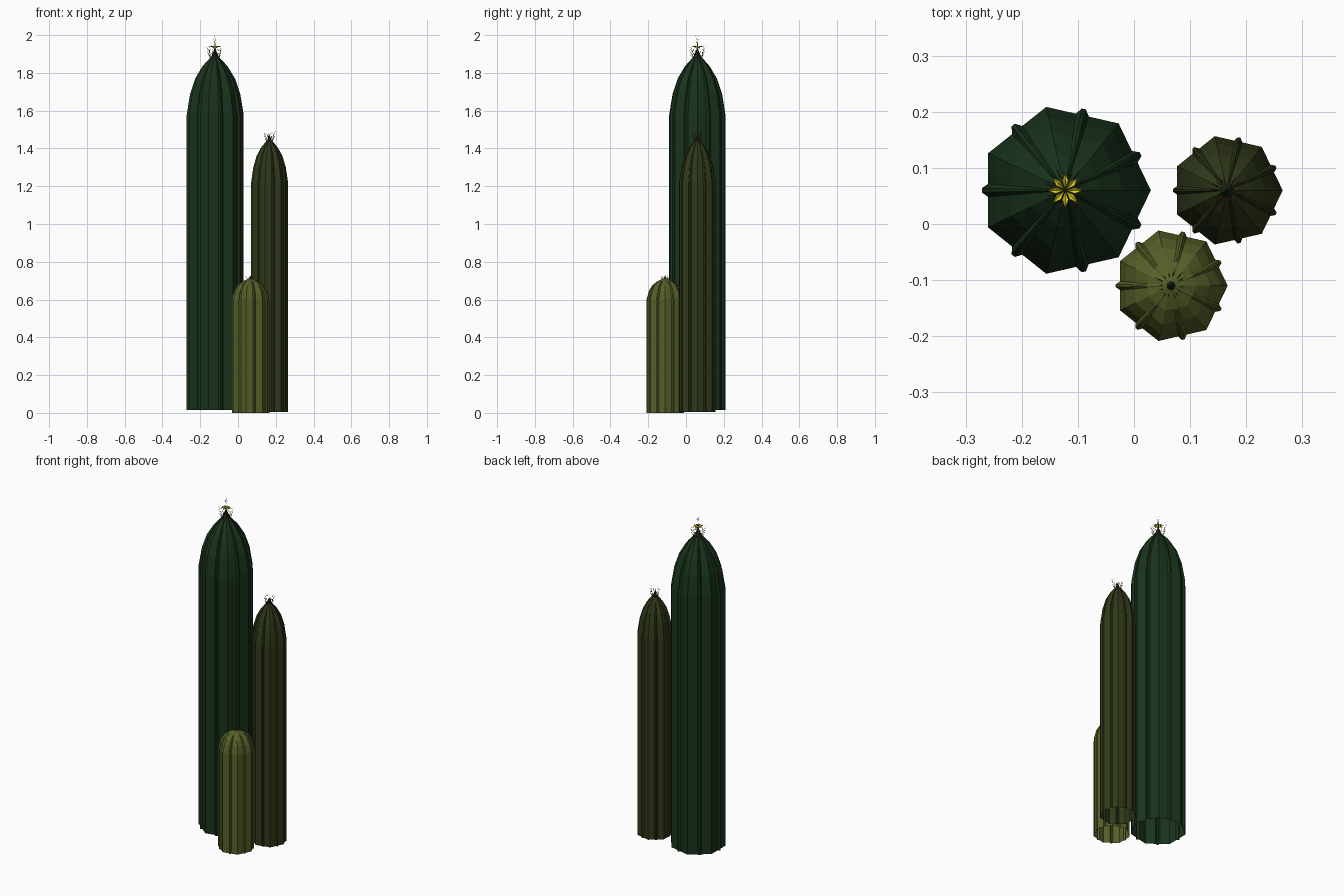
import bpy, math, random
from mathutils import Vector

if "Cube" in bpy.data.objects:
    bpy.data.objects.remove(bpy.data.objects["Cube"])

random.seed(4)


def material(name, rgb):
    m = bpy.data.materials.new(name)
    m.diffuse_color = (*rgb, 1)
    m.use_nodes = True
    m.node_tree.nodes["Principled BSDF"].inputs["Base Color"].default_value = m.diffuse_color
    return m


def mesh_object(name, verts, faces, mat):
    me = bpy.data.meshes.new(name)
    me.from_pydata(verts, [], faces)
    me.materials.append(mat)
    ob = bpy.data.objects.new(name, me)
    bpy.context.collection.objects.link(ob)
    return ob


def polar(c, r, a, z):
    return (c[0] + r * math.cos(a), c[1] + r * math.sin(a), z)


def stem(name, c, R, profile, mat):
    # Seven-sided column with a narrow rib in the middle of every side, open below
    step = 2 * math.pi / 7
    inner = R * math.cos(step / 2)
    section = []
    for i in range(7):
        a, m = i * step, (i + 0.5) * step
        section.append((R, a))
        for off, lift in ((-0.085, 0), (-0.025, 0.075), (0.025, 0.075), (0.085, 0)):
            section.append((inner / math.cos(off) + lift * R, m + off))
    n = len(section)
    verts = [polar(c, r * s, a, z) for z, s in profile for r, a in section]
    faces = [(k * n + i, k * n + (i + 1) % n, (k + 1) * n + (i + 1) % n, (k + 1) * n + i)
             for k in range(len(profile) - 1) for i in range(n)]
    verts.append((c[0], c[1], profile[-1][0] + 0.004))
    top = (len(profile) - 1) * n
    faces += [(top + i, top + (i + 1) % n, len(verts) - 1) for i in range(n)]
    return mesh_object(name, verts, faces, mat)


def crown(name, c, r, z0, z1, mat):
    # Small dark bud cone on the tip
    n = 7
    verts = [polar(c, r, 2 * math.pi * i / n, z0) for i in range(n)] + [(c[0], c[1], z1)]
    return mesh_object(name, verts, [(i, (i + 1) % n, n) for i in range(n)], mat)


def spines(name, c, paths, mat):
    # Thin three-sided tapering needles; each path is angle + (radius, z) points + width
    verts, faces = [], []
    for a, pts, w in paths:
        b = len(verts)
        for k, (r, z) in enumerate(pts):
            p = Vector(polar(c, r, a, z))
            t = w * (1 - 0.75 * k / (len(pts) - 1))
            for j in range(3):
                q = a + j * 2 * math.pi / 3
                verts.append(p + Vector((math.cos(q) * t, math.sin(q) * t, 0)))
        for k in range(len(pts) - 1):
            for j in range(3):
                j2 = (j + 1) % 3
                faces.append((b + 3 * k + j, b + 3 * k + j2, b + 3 * k + 3 + j2, b + 3 * k + 3 + j))
    return mesh_object(name, verts, faces, mat)


def spine_ring(name, c, r, z, h, count, mat):
    # Needles that flare outward, then curve upward
    paths = []
    for i in range(count):
        a = 2 * math.pi * i / count + random.uniform(-0.1, 0.1)
        s = random.uniform(0.65, 1.0)
        paths.append((a, [(r * 0.35, z), (r * 0.75 * s, z + h * 0.35 * s), (r * s, z + h * s)], 0.0013))
    return spines(name, c, paths, mat)


dark = material("dark_green", (0.010, 0.034, 0.012))
mid = material("mid_green", (0.030, 0.042, 0.010))
light = material("light_green", (0.090, 0.115, 0.020))
bud = material("bud_dark", (0.010, 0.022, 0.010))
red = material("spine_brown", (0.13, 0.030, 0.015))
yellow = material("petal_yellow", (0.80, 0.68, 0.02))

# Three stems: profile is (height, radius fraction)
A, B, C = (-0.1225, 0.06), (0.166, 0.06), (0.066, -0.11)
stem("tall_stem", A, 0.1525,
     [(0.015, 1), (1.58, 1), (1.69, 0.88), (1.77, 0.70), (1.835, 0.44), (1.875, 0.20), (1.89, 0.07)], dark)
stem("middle_stem", B, 0.099,
     [(0.005, 1), (1.22, 1), (1.30, 0.88), (1.36, 0.70), (1.405, 0.45), (1.435, 0.20), (1.445, 0.07)], mid)
stem("short_stem", C, 0.101,
     [(0, 1), (0.60, 1), (0.645, 0.88), (0.675, 0.70), (0.695, 0.45), (0.707, 0.20), (0.712, 0.07)], light)

# Buds and spines
crown("tall_bud", A, 0.030, 1.865, 1.935, bud)
crown("middle_bud", B, 0.018, 1.43, 1.475, bud)
crown("short_bud", C, 0.012, 0.703, 0.728, bud)
spine_ring("tall_spines", A, 0.048, 1.865, 0.085, 22, red)
spine_ring("middle_spines", B, 0.034, 1.43, 0.065, 18, red)
spine_ring("short_spines", C, 0.032, 0.702, 0.03, 14, red)

# Eight-petal flower, each petal a folded diamond
verts, faces = [], []
for i in range(8):
    a, b = i * math.pi / 4, len(verts)
    verts += [polar(A, 0.002, a, 1.928), polar(A, 0.018, a - 0.33, 1.944),
              polar(A, 0.031, a, 1.938), polar(A, 0.018, a + 0.33, 1.944), polar(A, 0.018, a, 1.938)]
    faces += [(b, b + 1, b + 4), (b + 1, b + 2, b + 4), (b + 2, b + 3, b + 4), (b + 3, b, b + 4)]
mesh_object("flower_petals", verts, faces, yellow)

# Stamens
spines("flower_stamens", A,
       [(i * math.pi / 2 + 0.4, [(0.001, 1.93), (0.003, 1.965), (0.010, 2.0 if i % 2 else 1.985)], 0.001)
        for i in range(4)], yellow)
